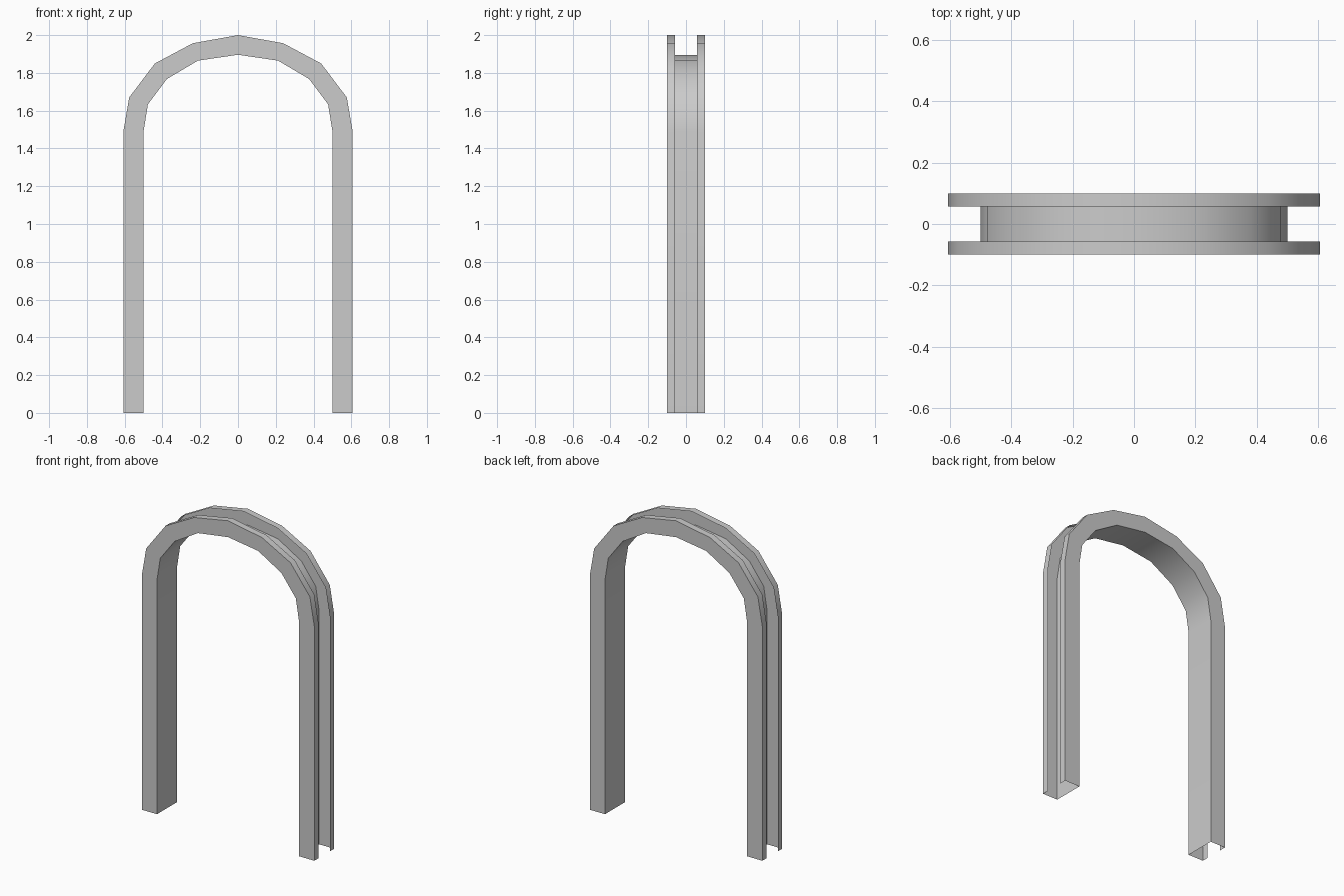
import bpy, bmesh, math

if "Cube" in bpy.data.objects:
    bpy.data.objects.remove(bpy.data.objects["Cube"])

# Right half of the arch, from floor to crown (x, z)
OUTER = [(0.607, 0), (0.607, 1.49), (0.576, 1.67), (0.44, 1.85), (0.239, 1.957), (0, 2.0)]
INNER = [(0.5, 0), (0.5, 1.49), (0.477, 1.634), (0.376, 1.768), (0.212, 1.865), (0, 1.896)]
HALF_DEPTH, LIP_Y = 0.1, 0.057


def full_path(half):
    """Mirror a half arch across x = 0."""
    return half + [(-x, z) for x, z in reversed(half[:-1])]


# Open channel section swept along the arch: lip, side, inner wall, side, lip
bm = bmesh.new()
rings = []
for (ox, oz), (ix, iz) in zip(full_path(OUTER), full_path(INNER)):
    section = [(ox, -LIP_Y, oz), (ox, -HALF_DEPTH, oz), (ix, -HALF_DEPTH, iz),
               (ix, HALF_DEPTH, iz), (ox, HALF_DEPTH, oz), (ox, LIP_Y, oz)]
    rings.append([bm.verts.new(p) for p in section])
for a, b in zip(rings, rings[1:]):
    for i in range(5):
        bm.faces.new((a[i], b[i], b[i + 1], a[i + 1]))

# Make the faces point out of the channel (front side faces -y)
bm.normal_update()
front = next(f for f in bm.faces if all(v.co.y < -0.09 for v in f.verts))
if front.normal.y > 0:
    bmesh.ops.reverse_faces(bm, faces=bm.faces[:])

mesh = bpy.data.meshes.new("arched_door_frame")
bm.to_mesh(mesh)
bm.free()
frame = bpy.data.objects.new("arched_door_frame", mesh)
bpy.context.collection.objects.link(frame)
bpy.context.view_layer.objects.active = frame
frame.select_set(True)
bpy.ops.object.shade_smooth_by_angle(angle=math.radians(40))
